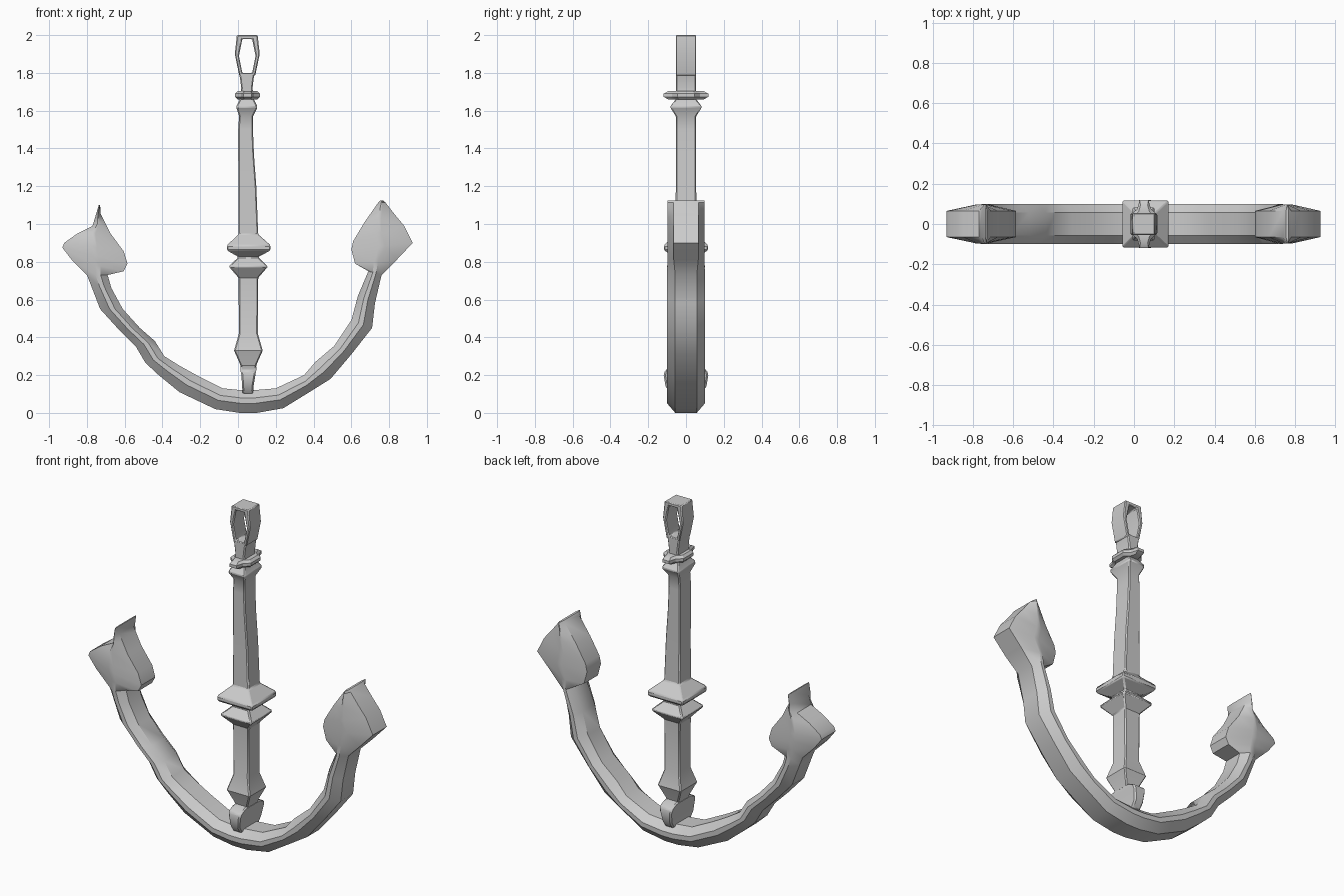
import bpy, bmesh, math


def loft(name, rings, closed=False, bevel=0.0, angle=35):
    """Skin a list of equal-length vertex rings into one mesh object."""
    bm = bmesh.new()
    vs = [[bm.verts.new(p) for p in r] for r in rings]
    n, m = len(vs), len(vs[0])
    for i in range(n if closed else n - 1):
        a, b = vs[i], vs[(i + 1) % n]
        for k in range(m):
            j = (k + 1) % m
            bm.faces.new((a[k], a[j], b[j], b[k]))
    if not closed:
        bm.faces.new(vs[0])
        bm.faces.new(vs[-1])
    bmesh.ops.recalc_face_normals(bm, faces=bm.faces)
    me = bpy.data.meshes.new(name)
    bm.to_mesh(me)
    bm.free()
    ob = bpy.data.objects.new(name, me)
    bpy.context.collection.objects.link(ob)
    bpy.ops.object.select_all(action='DESELECT')
    ob.select_set(True)
    bpy.context.view_layer.objects.active = ob
    if bevel:
        mod = ob.modifiers.new("bevel", 'BEVEL')
        mod.width, mod.segments = bevel, 1
        mod.limit_method, mod.angle_limit = 'ANGLE', math.radians(40)
    bpy.ops.object.shade_smooth_by_angle(angle=math.radians(angle))
    return ob


def square(z, cx, hx, hy):
    return [(cx - hx, -hy, z), (cx + hx, -hy, z), (cx + hx, hy, z), (cx - hx, hy, z)]


def rung(o, i, f1=0.42, f2=0.66, edge=0.057, mid=0.1):
    """Eight-sided section between an outer and an inner outline point."""
    def at(f):
        return o[0] + (i[0] - o[0]) * f, o[1] + (i[1] - o[1]) * f
    half = [(at(0), edge), (at(f1), mid), (at(f2), mid), (at(1), edge)]
    return ([(p[0], -y, p[1]) for p, y in half] +
            [(p[0], y, p[1]) for p, y in reversed(half)])


# Curved arm with a fluke at each end: outer x, z and inner x, z
left_fluke = [(-.737, 1.10, -.730, 1.10), (-.755, 1.04, -.727, 1.055),
              (-.77, .99, -.71, 1.02), (-.85, .95, -.675, .95),
              (-.92, .90, -.605, .855), (-.93, .875, -.585, .79),
              (-.88, .81, -.605, .75)]
arm = [(-.80, .73, -.69, .73), (-.78, .68, -.67, .66), (-.73, .55, -.61, .55),
       (-.63, .44, -.52, .45), (-.54, .35, -.44, .38), (-.49, .265, -.39, .30),
       (-.42, .20, -.31, .25), (-.31, .11, -.22, .20), (-.12, .02, -.08, .13),
       (.01, 0, .02, .12), (.10, 0, .08, .12), (.24, .025, .20, .13),
       (.37, .105, .35, .20), (.49, .18, .41, .27), (.60, .31, .51, .355),
       (.71, .45, .60, .49), (.725, .58, .635, .62), (.76, .73, .69, .75)]
right_fluke = [(.84, .81, .62, .79), (.925, .90, .60, .865), (.88, .99, .61, .91),
               (.83, 1.05, .67, 1.01), (.78, 1.115, .74, 1.11),
               (.768, 1.125, .755, 1.125)]


def fluke_rings(rows):
    return [rung(r[:2], r[2:], 0.45, 0.55, 0.065, 0.098) for r in rows]


loft("arms_and_flukes", fluke_rings(left_fluke) +
     [rung(r[:2], r[2:]) for r in arm] + fluke_rings(right_fluke))

# Square shank with its collars: z, centre x, half width, half depth
shank = [(.22, .055, .035, .045), (.26, .055, .045, .055), (.33, .055, .076, .08),
         (.42, .055, .05, .055), (.715, .055, .052, .055), (.775, .055, .104, .104),
         (.825, .055, .052, .055), (.86, .057, .115, .116), (.888, .057, .115, .116),
         (.945, .055, .052, .056), (1.2, .05, .047, .054), (1.36, .043, .042, .054),
         (1.5, .04, .039, .054), (1.57, .043, .037, .054), (1.62, .047, .057, .085),
         (1.66, .047, .037, .055), (1.70, .047, .032, .054), (1.72, .047, .03, .054),
         (1.77, .047, .036, .054), (1.80, .047, .042, .054)]
loft("shank", [square(*r) for r in shank], bevel=.006)

# Saddle foot that joins shank and arm
foot = [(.10, .052, .028, .08), (.14, .052, .03, .108), (.20, .055, .037, .118),
        (.225, .055, .042, .112), (.25, .055, .042, .06)]
loft("foot", [square(*r) for r in foot], bevel=.008)

# Eye frame: outer and inner x, z pairs about the eye centre line
outer = [(-.042, 1.785), (-.066, 1.90), (-.055, 2.0), (.055, 2.0), (.066, 1.90), (.042, 1.785)]
inner = [(-.026, 1.80), (-.044, 1.89), (-.026, 1.98), (.026, 1.98), (.044, 1.89), (.026, 1.80)]
loft("eye", [[(.049 + o[0], -.054, o[1]), (.049 + i[0], -.054, i[1]),
              (.049 + i[0], .054, i[1]), (.049 + o[0], .054, o[1])]
             for o, i in zip(outer, inner)], closed=True, bevel=.005)

# Pointed ring clasped round the neck
outline = [(.066, .045), (.034, .075), (.022, .118), (-.022, .118), (-.034, .075), (-.066, .045)]
outline += [(-x, -y) for x, y in outline]
loft("neck_ring", [[(.05 + x * s, y * s, z) for x, y in outline]
                   for z, s in ((1.66, .8), (1.673, 1), (1.69, 1), (1.703, .8))], angle=30)
